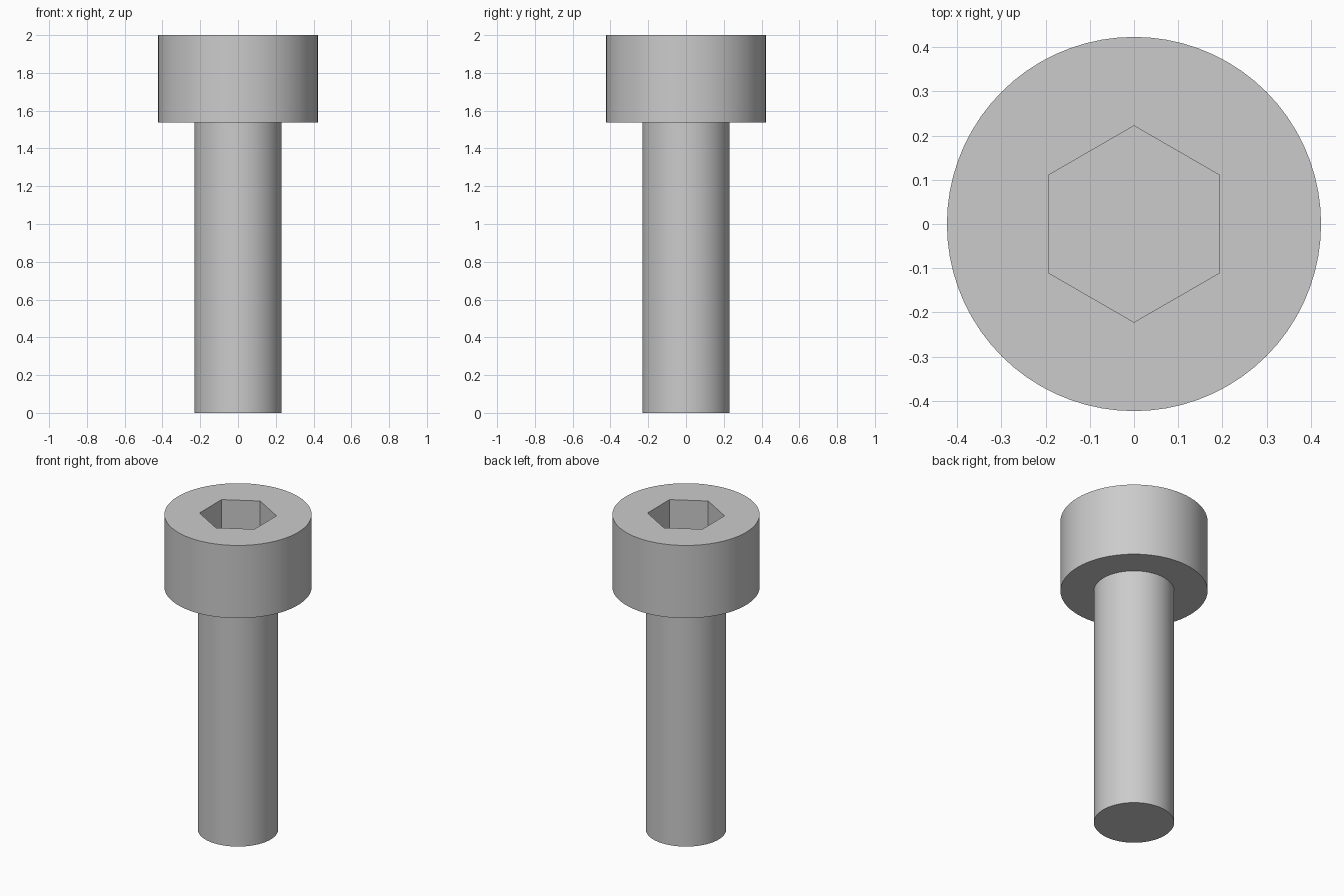
import bpy, bmesh, math

cube = bpy.data.objects.get("Cube")
if cube:
    bpy.data.objects.remove(cube, do_unlink=True)

SIDES = 72
SHAFT_R, HEAD_R = 0.2308, 0.4231
HEAD_Z, TOP_Z = 1.5385, 2.0
SOCKET_R, SOCKET_DEPTH = 0.2221, 0.23

steel = bpy.data.materials.new("grey_steel")
steel.use_nodes = True
steel.diffuse_color = (0.6, 0.6, 0.6, 1)
steel.node_tree.nodes["Principled BSDF"].inputs["Base Color"].default_value = (0.6, 0.6, 0.6, 1)


def add_object(name, bm):
    mesh = bpy.data.meshes.new(name)
    bm.to_mesh(mesh)
    bm.free()
    mesh.materials.append(steel)
    obj = bpy.data.objects.new(name, mesh)
    bpy.context.collection.objects.link(obj)
    return obj


def ring(bm, radius, z, sides, turn=0.0):
    angles = [turn + math.tau * i / sides for i in range(sides)]
    return [bm.verts.new((radius * math.cos(a), radius * math.sin(a), z)) for a in angles]


def solid(name, rings, sides, turn=0.0):
    """Closed solid through a stack of (radius, height) rings."""
    bm = bmesh.new()
    loops = [ring(bm, r, z, sides, turn) for r, z in rings]
    for low, high in zip(loops, loops[1:]):
        for i in range(sides):
            j = (i + 1) % sides
            bm.faces.new((low[i], low[j], high[j], high[i]))
    bm.faces.new(loops[0][::-1])
    bm.faces.new(loops[-1])
    return add_object(name, bm)


# Shaft and head as one turned solid
bolt = solid("socket_head_bolt",
             [(SHAFT_R, 0), (SHAFT_R, HEAD_Z), (HEAD_R, HEAD_Z), (HEAD_R, TOP_Z)], SIDES)

# Hexagonal socket, with corners towards front and back
cutter = solid("socket_cutter",
               [(SOCKET_R, TOP_Z - SOCKET_DEPTH), (SOCKET_R, TOP_Z + 0.1)], 6, math.pi / 6)
cutter.hide_render = True

cut = bolt.modifiers.new("socket", 'BOOLEAN')
cut.operation = 'DIFFERENCE'
cut.solver = 'EXACT'
cut.object = cutter

bpy.ops.object.select_all(action='DESELECT')
bolt.select_set(True)
bpy.context.view_layer.objects.active = bolt
bpy.ops.object.modifier_apply(modifier=cut.name)
bpy.data.objects.remove(cutter, do_unlink=True)

# Smooth round walls, crisp rims and socket
bpy.ops.object.shade_smooth_by_angle(angle=math.radians(30))
